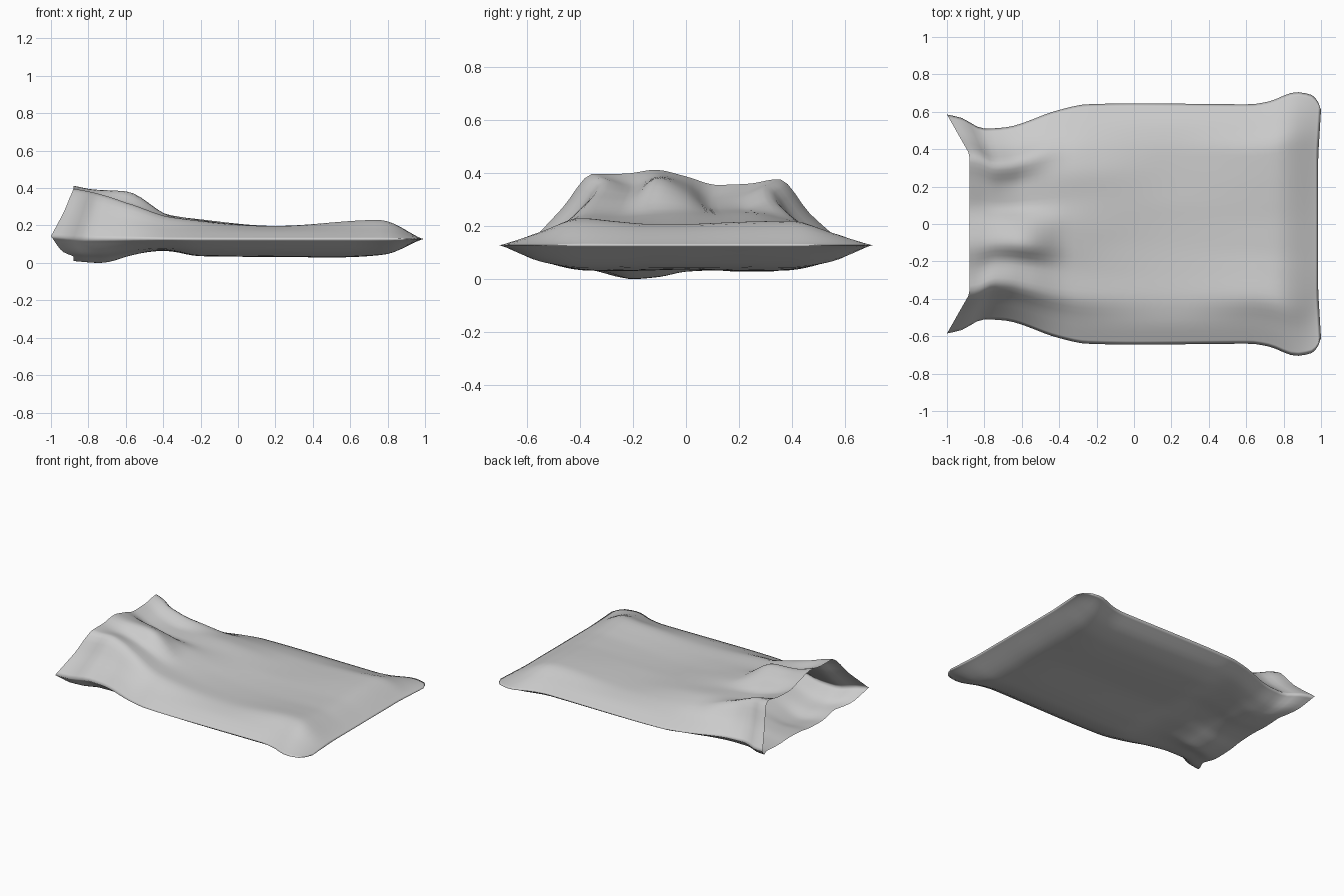
import bpy, bmesh

if "Cube" in bpy.data.objects:
    bpy.data.objects.remove(bpy.data.objects["Cube"])


def curve(xs, ys, x):
    """Smooth interpolation through points, without overshoot."""
    n = len(xs)
    i = 0
    while i < n - 2 and x > xs[i + 1]:
        i += 1
    d = [(ys[k + 1] - ys[k]) / (xs[k + 1] - xs[k]) for k in range(n - 1)]

    def slope(k):
        if k == 0:
            return d[0]
        if k == n - 1:
            return d[-1]
        a, b = d[k - 1], d[k]
        return 0 if a * b <= 0 else 2 * a * b / (a + b)
    h = xs[i + 1] - xs[i]
    t = (x - xs[i]) / h
    return ((2*t**3 - 3*t*t + 1) * ys[i] + (t**3 - 2*t*t + t) * h * slope(i)
            + (3*t*t - 2*t**3) * ys[i + 1] + (t**3 - t*t) * h * slope(i + 1))


# Half width of the seam outline along the length
SEAM_X = [-1, -.93, -.8, -.7, -.4, -.25, 0, .62, .72, .87, .95, .98, 1]
SEAM_W = [.585, .57, .51, .515, .61, .64, .645, .64, .655, .705, .69, .66, .61]
SEAM_Z = 0.13

# Cross-sections (height at even steps across the width) at stations along x
TOP_X = [-1, -.85, -.6, -.35, .2, .75, 1]
TOP = [
    [.27, .40, .40, .415, .39, .358, .362, .38, .25],
    [.26, .38, .36, .395, .37, .31, .32, .355, .235],
    [.23, .325, .315, .385, .34, .265, .265, .295, .20],
    [.19, .245, .24, .25, .255, .245, .25, .23, .18],
    [.18, .20, .195, .192, .195, .20, .20, .198, .178],
    [.185, .232, .22, .21, .21, .215, .22, .222, .182],
    [SEAM_Z] * 9,
]
BOT_X = [-1, -.8, -.4, -.2, .55, .77, 1]
BOT = [
    [.06, .035, .012, .015, .03, .035, .03, .035, .065],
    [.05, .03, .002, .01, .03, .035, .03, .03, .055],
    [.08, .072, .068, .066, .07, .074, .07, .072, .08],
    [.065, .04, .038, .045, .05, .045, .04, .04, .065],
    [.06, .035, .032, .035, .038, .035, .032, .035, .06],
    [.065, .045, .045, .047, .047, .047, .045, .045, .065],
    [SEAM_Z] * 9,
]
STEPS = [-1 + .2 * k for k in range(11)]


def height(xs, rows, t, s):
    edge = SEAM_Z + .015 * max(0, (-.85 - t) / .15)
    section = [edge] + [curve(xs, [r[k] for r in rows], t) for k in range(9)] + [edge]
    return curve(STEPS, section, s)


def plan(t, s):
    """Position in plan: the mouth is cut back between its two corners."""
    k = min(1, (1 - abs(s)) / .36)
    x = t + .12 * k * max(0, (-.6 - t) / .4)
    x -= .015 * min(1, (1 - abs(s)) / .4) * max(0, (t - .8) / .2)
    return x, s * curve(SEAM_X, SEAM_W, t)


# Grid lines, with narrow rows beside the seam for a crisp soft rim
ts = [-1 + i * .04 for i in range(49)] + [.95, .97, .985, 1]
ss = [-1, -.97] + [-.94 + i * .047 for i in range(41)] + [.97, 1]

# Pillowcase bag: upper and lower sheets welded on three sides, open at -x
bm = bmesh.new()
for xs, rows, up in ((TOP_X, TOP, True), (BOT_X, BOT, False)):
    grid = [[bm.verts.new((*plan(t, s), height(xs, rows, t, s))) for s in ss] for t in ts]
    for i in range(len(ts) - 1):
        for j in range(len(ss) - 1):
            q = [grid[i][j], grid[i + 1][j], grid[i + 1][j + 1], grid[i][j + 1]]
            bm.faces.new(q if up else q[::-1])
bmesh.ops.remove_doubles(bm, verts=bm.verts, dist=.0005)
for f in bm.faces:
    f.smooth = True

# Sit on the ground
low = min(v.co.z for v in bm.verts)
bmesh.ops.translate(bm, verts=bm.verts, vec=(0, 0, -low))
mesh = bpy.data.meshes.new("open_fabric_bag")
bm.to_mesh(mesh)
bm.free()
bag = bpy.data.objects.new("open_fabric_bag", mesh)
bpy.context.collection.objects.link(bag)
